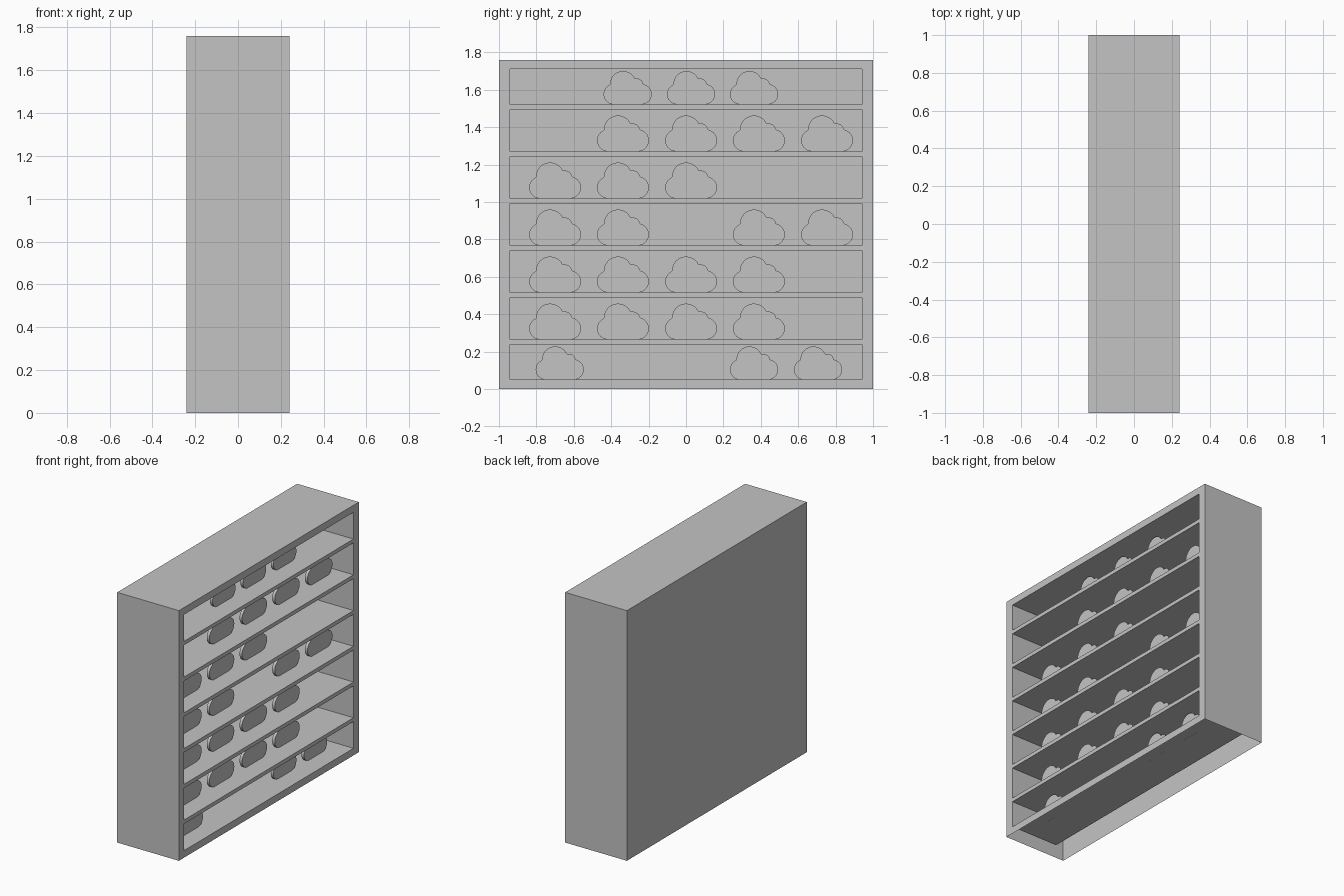
import bpy, bmesh, math

if "Cube" in bpy.data.objects:
    bpy.data.objects.remove(bpy.data.objects["Cube"])

grey = bpy.data.materials.new("light_grey")
grey.diffuse_color = (0.55, 0.55, 0.55, 1)
grey.use_nodes = True
grey.node_tree.nodes["Principled BSDF"].inputs["Base Color"].default_value = grey.diffuse_color

X, H = 0.24, 1.76            # half depth, height
XB, YI = -0.13, 0.941        # back of the compartments, inner half width
CELL = H / 7
SLOTS = [(max(0.05, i * CELL + 0.0135), min(H - 0.05, (i + 1) * CELL - 0.0135))
         for i in range(7)]


def finish(name, bm):
    bmesh.ops.remove_doubles(bm, verts=bm.verts, dist=1e-5)
    me = bpy.data.meshes.new(name)
    bm.to_mesh(me)
    bm.free()
    me.materials.append(grey)
    ob = bpy.data.objects.new(name, me)
    bpy.context.collection.objects.link(ob)
    return ob


def quad(bm, *pts):
    return bm.faces.new([bm.verts.new(p) for p in pts])


# Cabinet shell: hollow, open underneath, with recessed compartments facing +x
bm = bmesh.new()
quad(bm, (-X, -1, 0), (-X, -1, H), (-X, 1, H), (-X, 1, 0))       # back
quad(bm, (-X, -1, H), (X, -1, H), (X, 1, H), (-X, 1, H))         # top
quad(bm, (-X, -1, 0), (X, -1, 0), (X, -1, H), (-X, -1, H))       # sides
quad(bm, (X, 1, 0), (-X, 1, 0), (-X, 1, H), (X, 1, H))

# Front frame: grid cells, with each slot cell pushed inwards
ys = [-1, -YI, YI, 1]
zs = [0] + [z for slot in SLOTS for z in slot] + [H]
for k in range(len(zs) - 1):
    z0, z1 = zs[k], zs[k + 1]
    for j in range(3):
        y0, y1 = ys[j], ys[j + 1]
        if j == 1 and k % 2 == 1:
            quad(bm, (XB, y0, z0), (XB, y1, z0), (XB, y1, z1), (XB, y0, z1))
            quad(bm, (XB, y0, z0), (X, y0, z0), (X, y1, z0), (XB, y1, z0))
            quad(bm, (XB, y0, z1), (XB, y1, z1), (X, y1, z1), (X, y0, z1))
            quad(bm, (XB, y0, z0), (XB, y0, z1), (X, y0, z1), (X, y0, z0))
            quad(bm, (XB, y1, z0), (X, y1, z0), (X, y1, z1), (XB, y1, z1))
        else:
            quad(bm, (X, y0, z0), (X, y1, z0), (X, y1, z1), (X, y0, z1))
finish("shelf_cabinet", bm)

# Cloud outline: union of four circles and a flat base, traced by rays
CIRCLES = [(11, 11, 11), (41, 11, 11), (21, 22, 14), (36, 21, 7)]


def cloud_outline(n=120):
    ox, oy, pts = 26, 11, []
    for i in range(n):
        a = 2 * math.pi * i / n
        dx, dy = math.cos(a), math.sin(a)
        best = 0
        for cx, cy, r in CIRCLES:
            b = dx * (cx - ox) + dy * (cy - oy)
            d = b * b - (cx - ox) ** 2 - (cy - oy) ** 2 + r * r
            if d >= 0:
                best = max(best, b + math.sqrt(d))
        if dy < -0.01:
            t = -oy / dy
            if 11 <= ox + t * dx <= 41:
                best = max(best, t)
        pts.append(((ox + best * dx - 26) / 52, (oy + best * dy) / 52))
    return pts


OUTLINE = cloud_outline()


def cloud(name, y, z, width):
    bm = bmesh.new()
    f = bm.faces.new([bm.verts.new((0.09, y + u * width, z + v * width))
                      for u, v in OUTLINE])
    ext = bmesh.ops.extrude_face_region(bm, geom=[f])
    for v in ext["geom"]:
        if isinstance(v, bmesh.types.BMVert):
            v.co.x = 0.11
    bmesh.ops.recalc_face_normals(bm, faces=bm.faces)
    finish(name, bm)


# Clouds standing in the compartments, one string of places per row from the bottom
ROWS = ["0..34", "0123.", "0123.", "01.34", "012..", ".1234", ".123."]
for r, places in enumerate(ROWS):
    end = r in (0, 6)
    spots = (-0.675, -0.312, 0.027, 0.364, 0.706) if end else (-0.70, -0.337, 0.027, 0.39, 0.754)
    for c in places.replace(".", ""):
        cloud(f"cloud_{r}_{c}", spots[int(c)], SLOTS[r][0] - 0.0005,
              0.257 if end else 0.277)
